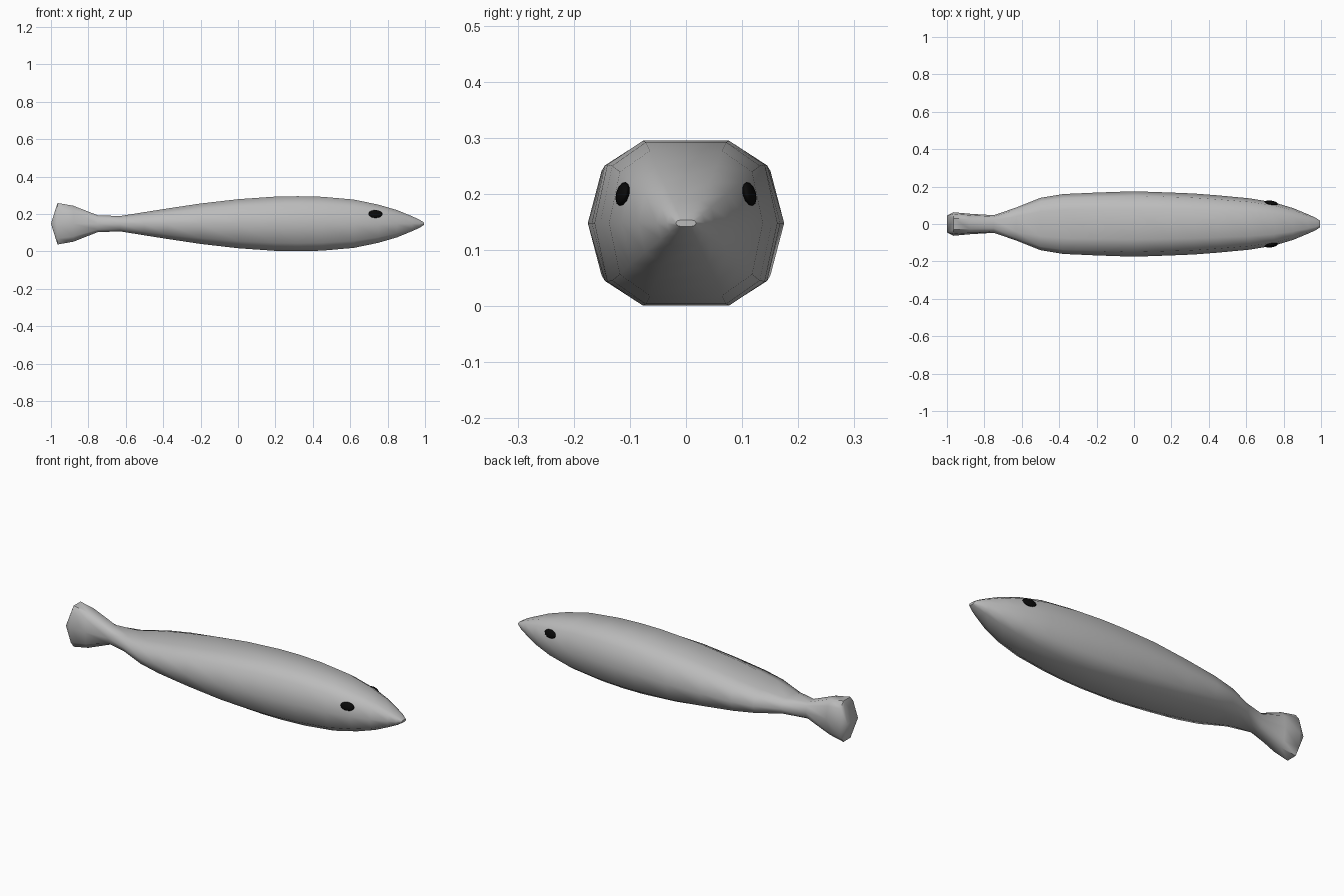
import bpy, bmesh, math

if "Cube" in bpy.data.objects:
    bpy.data.objects.remove(bpy.data.objects["Cube"], do_unlink=True)


def material(name, rgb):
    m = bpy.data.materials.new(name)
    m.use_nodes = True
    m.diffuse_color = (*rgb, 1)
    m.node_tree.nodes["Principled BSDF"].inputs["Base Color"].default_value = (*rgb, 1)
    return m


def add_object(name, bm, mat):
    bmesh.ops.recalc_face_normals(bm, faces=bm.faces)
    mesh = bpy.data.meshes.new(name)
    bm.to_mesh(mesh)
    bm.free()
    mesh.materials.append(mat)
    ob = bpy.data.objects.new(name, mesh)
    bpy.context.collection.objects.link(ob)
    for p in mesh.polygons:
        p.use_smooth = True
    return ob


grey = material("grey skin", (0.5, 0.5, 0.5))
black = material("black eye", (0.003, 0.003, 0.003))

# Body stations from tail to snout: x, half width, half height
STATIONS = [
    (-0.965, 0.063, 0.111), (-0.88, 0.055, 0.096), (-0.75, 0.047, 0.045),
    (-0.63, 0.088, 0.041), (-0.5, 0.14, 0.062), (-0.38, 0.16, 0.081),
    (-0.2, 0.168, 0.108), (0, 0.175, 0.131), (0.2, 0.168, 0.145),
    (0.32, 0.163, 0.147), (0.45, 0.153, 0.144), (0.62, 0.137, 0.129),
    (0.75, 0.115, 0.102), (0.85, 0.085, 0.073), (0.93, 0.052, 0.04),
    (0.97, 0.034, 0.022), (0.995, 0.018, 0.006)]
# Ten-sided section, as fractions of the half sizes
QUARTER = [(1, 0), (0.86, 0.71), (0.47, 1)]
HALF = QUARTER + [(-y, z) for y, z in reversed(QUARTER)]
SECTION = HALF + [(y, -z) for y, z in reversed(HALF[1:-1])]
MID = 0.148

bm = bmesh.new()
rings = [[bm.verts.new((x, y * w, MID + z * h)) for y, z in SECTION]
         for x, w, h in STATIONS]
n = len(SECTION)
for a, b in zip(rings, rings[1:]):
    for i in range(n):
        j = (i + 1) % n
        bm.faces.new((a[i], a[j], b[j], b[i]))

# Snout tip
bm.faces.new(rings[-1])

# Tail end: wedge meeting at a level rear edge
left = bm.verts.new((-1, 0.045, MID))
right = bm.verts.new((-1, -0.045, MID))
tail = rings[0]
for i in range(n):
    j = (i + 1) % n
    if {i, j} in ({2, 3}, {7, 8}):
        bm.faces.new((tail[i], tail[j], right, left) if i == 2
                     else (tail[i], tail[j], left, right))
    else:
        y = tail[i].co.y + tail[j].co.y
        bm.faces.new((tail[i], tail[j], left if y > 0 else right))
body = add_object("fish_body", bm, grey)
bpy.context.view_layer.objects.active = body
body.select_set(True)
bpy.ops.object.shade_smooth_by_angle(angle=math.radians(50))
body.select_set(False)

# Flattened eyes lying along the head
for side, name in ((1, "left_eye"), (-1, "right_eye")):
    bm = bmesh.new()
    bmesh.ops.create_uvsphere(bm, u_segments=8, v_segments=6, radius=1)
    eye = add_object(name, bm, black)
    eye.scale = (0.038, 0.011, 0.022)
    eye.location = (0.735, 0.113 * side, 0.2)
    eye.rotation_euler = (math.radians(14 * side), 0, math.radians(-9 * side))
